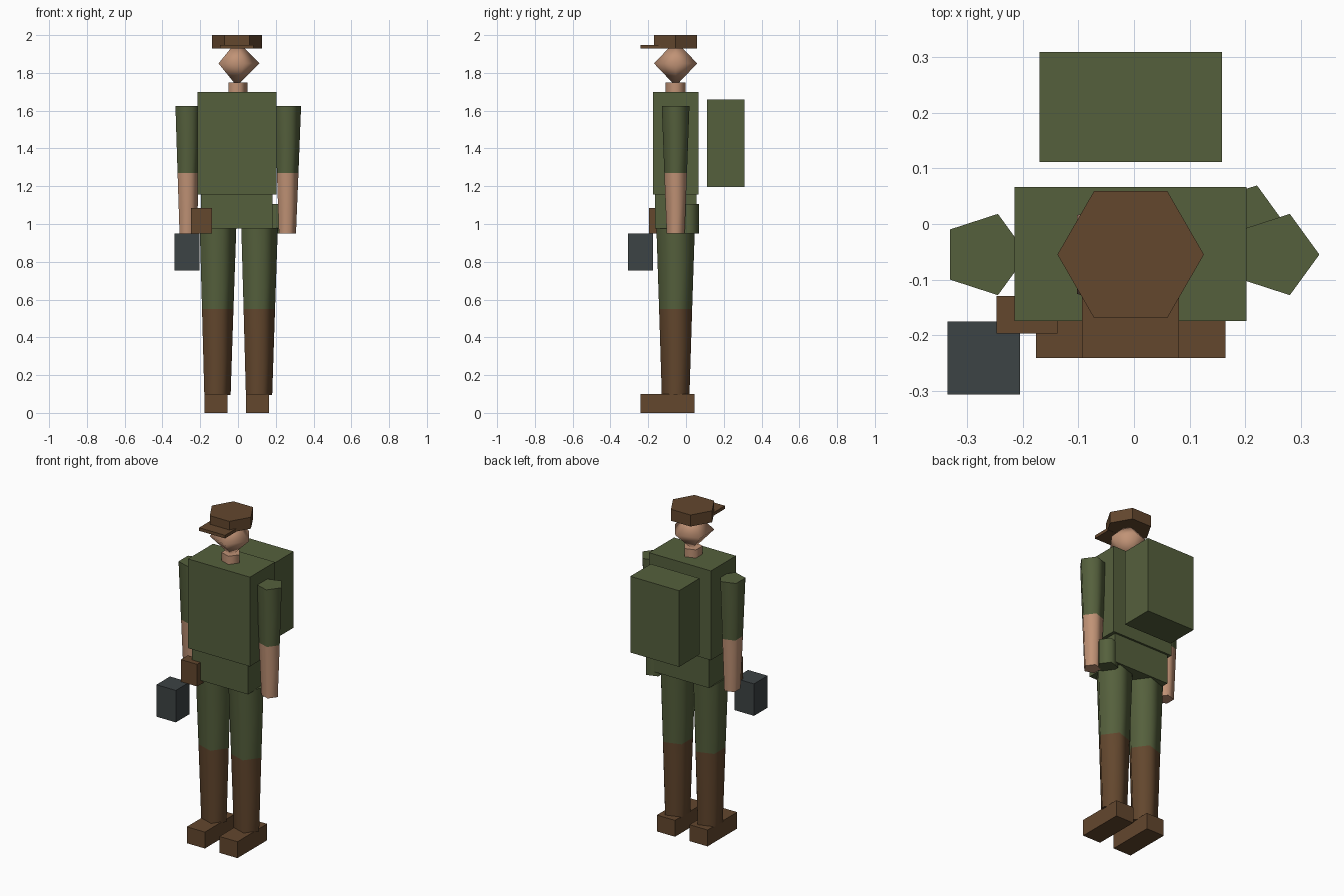
import bpy, bmesh
from math import cos, sin, tau

cube = bpy.data.objects.get("Cube")
if cube:
    bpy.data.objects.remove(cube, do_unlink=True)


def material(name, r, g, b):
    m = bpy.data.materials.new(name)
    m.use_nodes = True
    m.diffuse_color = (r, g, b, 1)
    m.node_tree.nodes["Principled BSDF"].inputs["Base Color"].default_value = (r, g, b, 1)
    return m


GREEN = material("uniform_green", 0.091, 0.117, 0.046)
BROWN = material("leather_brown", 0.125, 0.063, 0.027)
SKIN = material("skin", 0.53, 0.29, 0.18)
GREY = material("dark_grey", 0.046, 0.056, 0.058)

CX, CY = -0.006, -0.055  # body axis


def finish(name, bm, mats):
    bmesh.ops.recalc_face_normals(bm, faces=bm.faces[:])
    mesh = bpy.data.meshes.new(name)
    bm.to_mesh(mesh)
    bm.free()
    for m in mats:
        mesh.materials.append(m)
    obj = bpy.data.objects.new(name, mesh)
    bpy.context.collection.objects.link(obj)
    return obj


def box(name, mat, xs, ys, zs):
    bm = bmesh.new()
    bmesh.ops.create_cube(bm, size=1)
    for v in bm.verts:
        for i, (lo, hi) in enumerate((xs, ys, zs)):
            v.co[i] = lo if v.co[i] < 0 else hi
    return finish(name, bm, [mat])


def turned(name, mats, x, y, rings, sides=5, smooth=True):
    """Stack of (z, radius) rings; one material per section, radius 0 makes a tip."""
    bm = bmesh.new()
    loops = []
    for z, r in rings:
        n = sides if r else 1
        loops.append([bm.verts.new((x + r * cos(tau * k / sides),
                                    y + r * sin(tau * k / sides), z)) for k in range(n)])
    for s, (a, b) in enumerate(zip(loops, loops[1:])):
        for k in range(sides):
            j = (k + 1) % sides
            quad = [a[k % len(a)], a[j % len(a)], b[j % len(b)], b[k % len(b)]]
            face = bm.faces.new(list(dict.fromkeys(quad)))
            face.material_index = s
            face.smooth = smooth
    # Flat caps with crisp rims
    for loop, index in ((loops[0], 0), (loops[-1], len(mats) - 1)):
        if len(loop) > 1:
            cap = bm.faces.new(loop)
            cap.material_index = index
            for e in cap.edges:
                e.smooth = False
    return finish(name, bm, mats)


# Trunk and backpack
box("torso", GREEN, (-0.215, 0.203), (-0.175, 0.067), (1.155, 1.70))
box("hips", GREEN, (-0.195, 0.183), (-0.165, 0.055), (0.975, 1.155))
box("backpack", GREEN, (-0.17, 0.159), (0.112, 0.31), (1.195, 1.66))

# Head, neck and cap
turned("neck", [SKIN], CX, CY, [(1.70, 0.055), (1.75, 0.055)])
turned("head", [SKIN, SKIN], CX, CY, [(1.73, 0), (1.85, 0.12), (1.97, 0)])
turned("cap", [BROWN], CX, CY, [(1.93, 0.132), (2.0, 0.132)], sides=6, smooth=False)
box("cap_peak", BROWN, (-0.094, 0.081), (-0.241, -0.12), (1.929, 1.948))

# Limbs and shoes
for side, sign in (("left", 1), ("right", -1)):
    turned(side + "_arm", [SKIN, GREEN], CX + sign * 0.263, CY,
           [(0.95, 0.05), (1.27, 0.063), (1.625, 0.077)])
    leg_x = CX + sign * 0.11
    turned(side + "_leg", [BROWN, GREEN], leg_x, CY,
           [(0.095, 0.077), (0.55, 0.092), (0.98, 0.107)])
    box(side + "_shoe", BROWN, (leg_x - 0.061, leg_x + 0.061), (-0.241, 0.045), (0, 0.1))

# Carried gear
turned("canteen", [GREEN], 0.203, 0.0125, [(0.95, 0.06), (1.105, 0.06)])
box("holster", BROWN, (-0.248, -0.138), (-0.197, -0.13), (0.95, 1.085))
box("hand_box", GREY, (-0.336, -0.205), (-0.307, -0.176), (0.755, 0.95))
